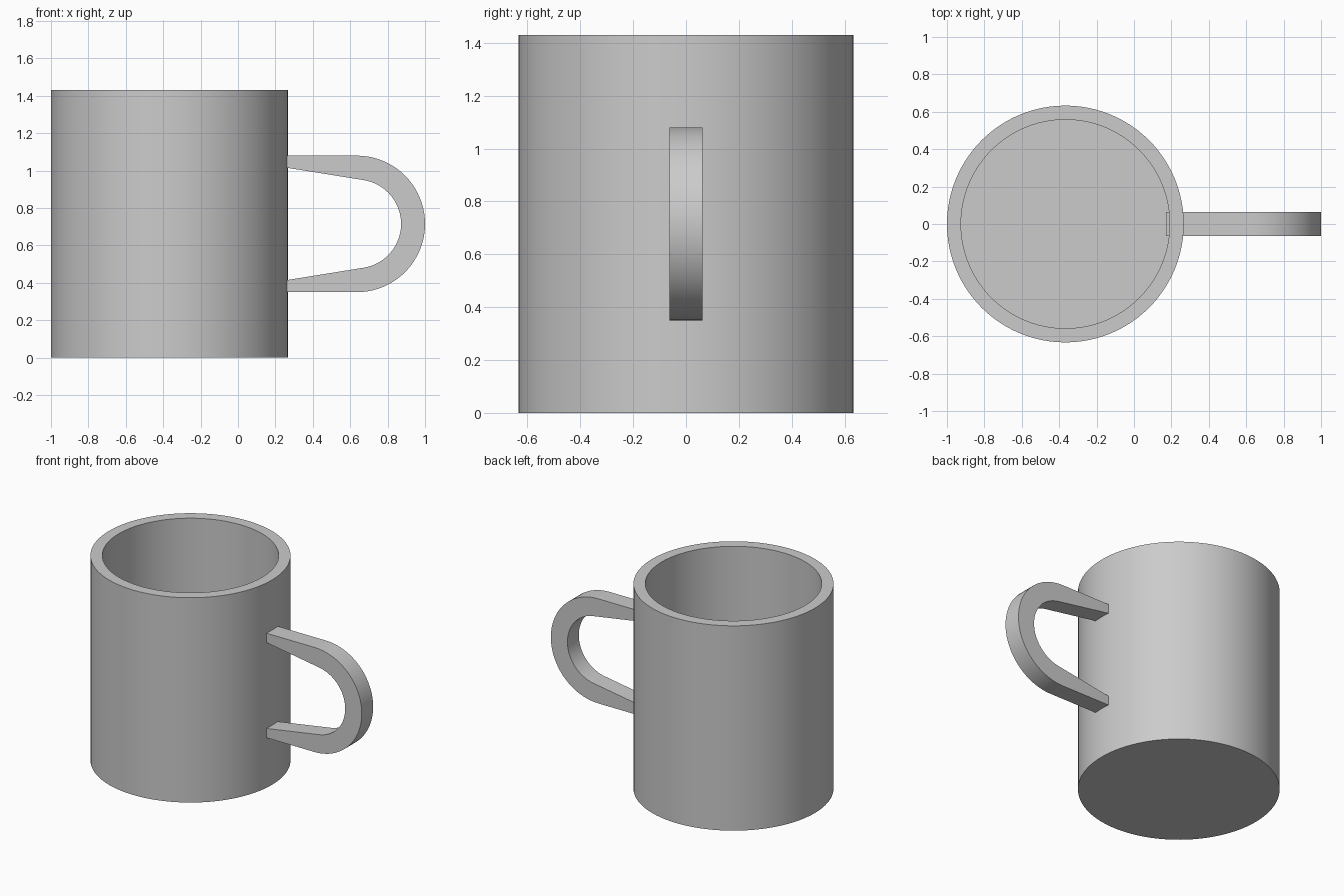
import bpy
import bmesh
import math

cube = bpy.data.objects.get("Cube")
if cube:
    bpy.data.objects.remove(cube)

# One plain grey
grey = bpy.data.materials.new("light_grey")
grey.use_nodes = True
grey.diffuse_color = (0.6, 0.6, 0.6, 1)
grey.node_tree.nodes["Principled BSDF"].inputs["Base Color"].default_value = (0.6, 0.6, 0.6, 1)


def finish(bm, name):
    """Turn a bmesh into a smooth-shaded object with sharp rims."""
    bmesh.ops.recalc_face_normals(bm, faces=bm.faces)
    mesh = bpy.data.meshes.new(name)
    bm.to_mesh(mesh)
    bm.free()
    mesh.materials.append(grey)
    obj = bpy.data.objects.new(name, mesh)
    bpy.context.collection.objects.link(obj)
    bpy.ops.object.select_all(action="DESELECT")
    obj.select_set(True)
    bpy.context.view_layer.objects.active = obj
    bpy.ops.object.shade_smooth_by_angle(angle=math.radians(30))
    return obj


# Cup body: rings from the outer base over the rim to the inner floor
SEGMENTS = 96
CENTRE_X, HEIGHT, FLOOR = -0.367, 1.43, 0.08
OUTER, INNER = 0.633, 0.558
bm = bmesh.new()
rings = []
for radius, z in ((OUTER, 0), (OUTER, HEIGHT), (INNER, HEIGHT), (INNER, FLOOR)):
    angles = [math.tau * i / SEGMENTS for i in range(SEGMENTS)]
    rings.append([bm.verts.new((CENTRE_X + radius * math.cos(a), radius * math.sin(a), z))
                  for a in angles])
for low, high in zip(rings, rings[1:]):
    for i in range(SEGMENTS):
        j = (i + 1) % SEGMENTS
        bm.faces.new((low[i], low[j], high[j], high[i]))
bm.faces.new(rings[0])
bm.faces.new(rings[-1])
finish(bm, "cup_body")

# Handle: round outer bow and tapering arms that pass through the wall
ARC_X, MID_Z, HALF_WIDTH, ROOT_X = 0.635, 0.715, 0.063, 0.17
STEPS = 40


def bow(radius, sweep, root_half_height):
    """Side outline: upper root, arc, lower root."""
    angles = [math.radians(sweep * (1 - 2 * i / STEPS)) for i in range(STEPS + 1)]
    arc = [(ARC_X + radius * math.cos(a), MID_Z + radius * math.sin(a)) for a in angles]
    return [(ROOT_X, MID_Z + root_half_height)] + arc + [(ROOT_X, MID_Z - root_half_height)]


bm = bmesh.new()
sections = []
for (ox, oz), (ix, iz) in zip(bow(0.365, 90, 0.365), bow(0.237, 80.8, 0.315)):
    corners = ((ox, -HALF_WIDTH, oz), (ox, HALF_WIDTH, oz),
               (ix, HALF_WIDTH, iz), (ix, -HALF_WIDTH, iz))
    sections.append([bm.verts.new(c) for c in corners])
for a, b in zip(sections, sections[1:]):
    for i in range(4):
        j = (i + 1) % 4
        bm.faces.new((a[i], a[j], b[j], b[i]))
bm.faces.new(sections[0])
bm.faces.new(sections[-1])
finish(bm, "handle")
